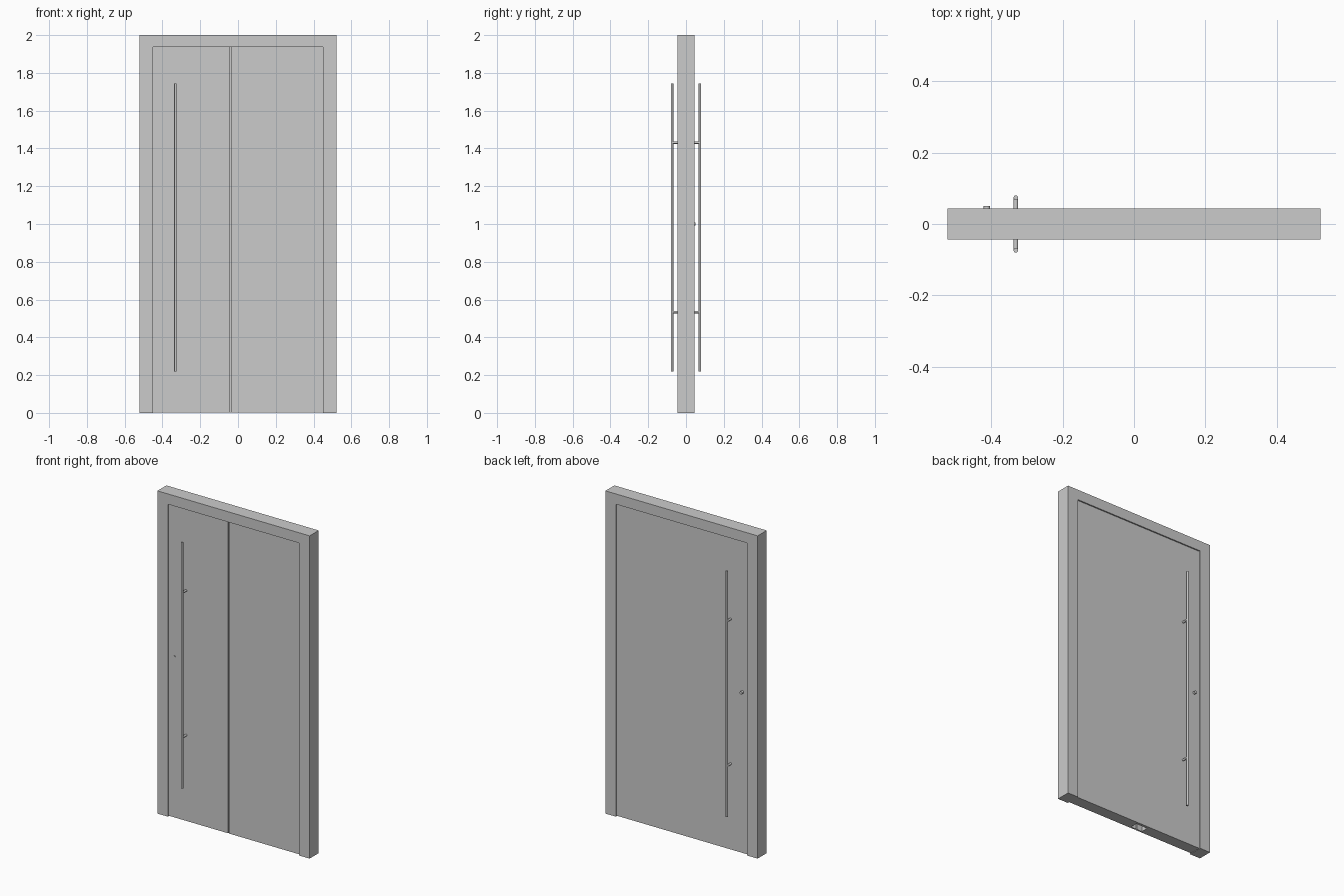
import bpy, bmesh, math

if "Cube" in bpy.data.objects:
    bpy.data.objects.remove(bpy.data.objects["Cube"])

def extrude_profile(name, pts, axis, lo, hi):
    """Extrude a closed 2D outline: along z from (x, y), or along y from (x, z)."""
    bm = bmesh.new()
    def place(p, h):
        return (p[0], p[1], h) if axis == 'z' else (p[0], h, p[1])
    face = bm.faces.new([bm.verts.new(place(p, lo)) for p in pts])
    ext = bmesh.ops.extrude_face_region(bm, geom=[face])
    vec = (0, 0, hi - lo) if axis == 'z' else (0, hi - lo, 0)
    bmesh.ops.translate(bm, vec=vec,
                        verts=[v for v in ext['geom'] if isinstance(v, bmesh.types.BMVert)])
    bmesh.ops.recalc_face_normals(bm, faces=bm.faces)
    me = bpy.data.meshes.new(name)
    bm.to_mesh(me)
    bm.free()
    ob = bpy.data.objects.new(name, me)
    bpy.context.collection.objects.link(ob)
    return ob

def rod(name, x, y, z, r, length, along_y=False, sides=24):
    rot = (math.pi / 2, 0, 0) if along_y else (0, 0, 0)
    bpy.ops.mesh.primitive_cylinder_add(vertices=sides, radius=r, depth=length,
                                        location=(x, y, z), rotation=rot)
    ob = bpy.context.object
    ob.name = name
    bpy.ops.object.shade_smooth_by_angle()
    return ob

W, IN, TOP, D = 0.522, 0.45, 1.936, 0.044   # frame half width, opening, depth
F = 0.036                                   # half thickness of the door leaf
HX, LX = -0.331, -0.412                     # handle and lock positions

# Door frame: upside-down U
extrude_profile("door_frame", [(-W, 0), (-IN, 0), (-IN, TOP), (IN, TOP),
                               (IN, 0), (W, 0), (W, 2), (-W, 2)], 'y', -D, D)

# Door leaf: a narrow front seam opening into a channel that shows underneath
g, s, c = -0.04, 0.003, 0.04
extrude_profile("door_leaf", [(-IN, -F), (g - s, -F), (g - s, -F + 0.01),
                              (g - c, -F + 0.01), (g - c, 0.02), (g + c, 0.02),
                              (g + c, -F + 0.01), (g + s, -F + 0.01), (g + s, -F),
                              (IN, -F), (IN, F), (-IN, F)], 'z', 0.003, TOP)

# Long pull handles on both sides
for side, label in ((-1, "front"), (1, "back")):
    rod(label + "_pull_bar", HX, side * 0.0735, (0.22 + 1.744) / 2, 0.0065, 1.524)
    for z in (0.534, 1.431):
        rod(label + "_handle_standoff", HX, side * 0.053, z, 0.0065, 0.038, True)

# Lock: thumb turn at the back, nearly flush cylinder at the front
rod("back_lock_knob", LX, 0.043, 1.0, 0.009, 0.016, True)
rod("front_lock_cylinder", LX, -0.036, 1.0, 0.007, 0.008, True)
